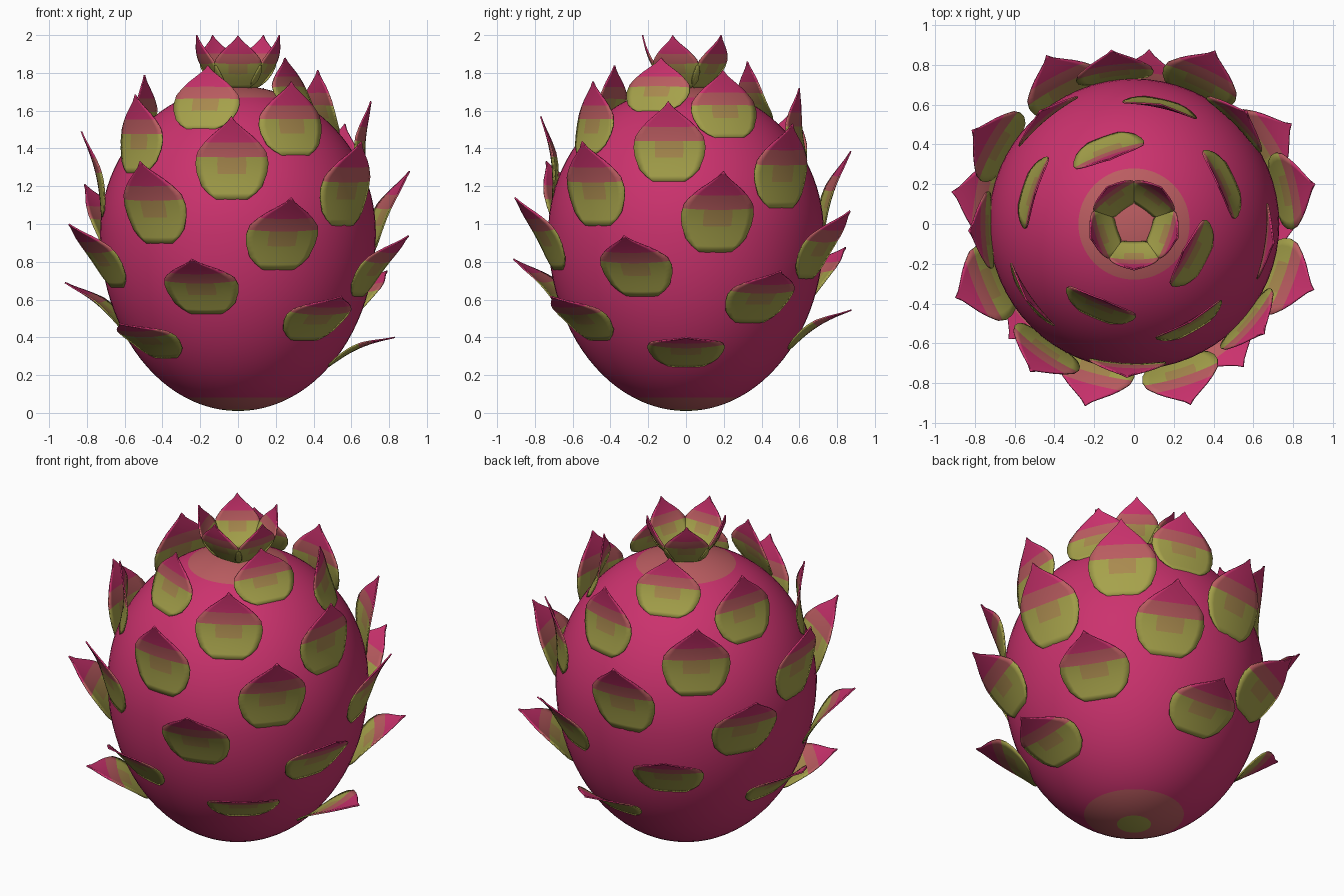
import bpy, bmesh, math
from mathutils import Vector

cube = bpy.data.objects.get("Cube")
if cube:
    bpy.data.objects.remove(cube, do_unlink=True)


def material(name, color):
    m = bpy.data.materials.new(name)
    m.use_nodes = True
    m.diffuse_color = (*color, 1)
    m.node_tree.nodes["Principled BSDF"].inputs["Base Color"].default_value = (*color, 1)
    return m


MATS = [material("magenta skin", (0.60, 0.032, 0.155)),
        material("salmon pink", (0.50, 0.11, 0.12)),
        material("olive green", (0.38, 0.36, 0.07)),
        material("brown olive", (0.40, 0.255, 0.078))]
MAGENTA, SALMON, OLIVE, BROWN = range(4)


def make_object(name, bm):
    bmesh.ops.remove_doubles(bm, verts=bm.verts, dist=0.0005)
    bmesh.ops.recalc_face_normals(bm, faces=bm.faces)
    mesh = bpy.data.meshes.new(name)
    bm.to_mesh(mesh)
    bm.free()
    for m in MATS:
        mesh.materials.append(m)
    ob = bpy.data.objects.new(name, mesh)
    bpy.context.scene.collection.objects.link(ob)
    for p in mesh.polygons:
        p.use_smooth = True
    return ob


def lerp_table(table, t):
    """Linear interpolation through (position, value) pairs."""
    for (a, va), (b, vb) in zip(table, table[1:]):
        if t <= b:
            return va + (vb - va) * (t - a) / (b - a)
    return table[-1][1]


# Fruit body: egg with its widest ring a little above the middle
RADIUS, WAIST, TOP, BOTTOM = 0.73, 0.95, 1.73, 0.01


def body_radius(z):
    half = TOP - WAIST if z > WAIST else WAIST - BOTTOM
    return RADIUS * math.sqrt(max(0, 1 - ((z - WAIST) / half) ** 2))


def build_body(rings=48, segments=64):
    bm = bmesh.new()
    grid = []
    for j in range(rings + 1):
        a = math.pi * (j / rings - 0.5)
        half = TOP - WAIST if a > 0 else WAIST - BOTTOM
        r, z = RADIUS * math.cos(a), WAIST + half * math.sin(a)
        grid.append([bm.verts.new((r * math.cos(s * math.tau / segments),
                                   r * math.sin(s * math.tau / segments), z))
                     for s in range(segments)])
    for low, high in zip(grid, grid[1:]):
        for s in range(segments):
            t = (s + 1) % segments
            f = bm.faces.new((low[s], low[t], high[t], high[s]))
            c = f.calc_center_median()
            r = c.xy.length
            # Pale patches around both poles
            if r < 0.1 and c.z < WAIST:
                f.material_index = OLIVE
            elif r < 0.26:
                f.material_index = SALMON
    make_object("fruit_body", bm)


# Leaf-shaped scale running from a base to a tip, given as (radius, height)
OUTLINE = [(0, 0.09), (0.07, 0.135), (0.15, 0.17), (0.3, 0.197), (0.42, 0.205),
           (0.55, 0.195), (0.65, 0.165), (0.76, 0.115), (0.85, 0.065), (0.92, 0.028), (1, 0)]
ROWS = [0, 0.07, 0.15, 0.23, 0.3, 0.36, 0.42, 0.5, 0.55, 0.6, 0.68,
        0.76, 0.81, 0.85, 0.89, 0.92, 0.96, 1]
COLUMNS = 10


def build_scale(name, angle, base, tip, width, bow, wrap):
    base, tip = Vector(base), Vector(tip)
    along = (tip - base).normalized()
    inward = Vector((-along.y, along.x))
    out = Vector((math.cos(angle), math.sin(angle), 0))
    side = Vector((-math.sin(angle), math.cos(angle), 0))
    bm = bmesh.new()
    grid = []
    for v in ROWS:
        half = lerp_table(OUTLINE, v) * width
        row = []
        for k in range(COLUMNS + 1):
            u = 2 * k / COLUMNS - 1
            lift = bow * math.sin(math.pi * v) + wrap * (u * half / 0.2) ** 2
            p = base.lerp(tip, v) + inward * lift
            row.append(bm.verts.new(out * p.x + side * (u * half) + Vector((0, 0, p.y))))
        grid.append(row)
    for j, (low, high) in enumerate(zip(grid, grid[1:])):
        mid = (ROWS[j] + ROWS[j + 1]) / 2
        for k in range(COLUMNS):
            u = (2 * k + 1) / COLUMNS - 1
            f = bm.faces.new((low[k], low[k + 1], high[k + 1], high[k]))
            # Green base with a brownish heart, pink band, magenta tip
            if mid > 0.68:
                f.material_index = MAGENTA
            elif mid > 0.5:
                f.material_index = SALMON
            elif mid > 0.3 and abs(u) < 0.45:
                f.material_index = BROWN
            else:
                f.material_index = OLIVE
    ob = make_object(name, bm)
    solid = ob.modifiers.new("thickness", 'SOLIDIFY')
    solid.thickness = 0.008
    solid.offset = 0


build_body()

# Scales climb the body on a golden-angle spiral
TIP_R = [(0, 0.83), (4, 0.93), (9, 0.97), (13, 0.93), (17, 0.83), (21, 0.71),
         (25, 0.52), (27, 0.41), (29, 0.28)]
TIP_Z = [(0, 0.40), (4, 0.69), (9, 1.0), (13, 1.28), (17, 1.49), (21, 1.65),
         (25, 1.79), (27, 1.84), (29, 1.88)]
GOLDEN = math.pi * (3 - math.sqrt(5))
for i in range(30):
    z = 0.245 + 0.0466 * i
    build_scale(f"scale_{i + 1:02d}", -i * GOLDEN,
                (body_radius(z) - 0.005, z),
                (lerp_table(TIP_R, i), lerp_table(TIP_Z, i)),
                1.0 - 0.003 * i, 0.025, 0.02)

# Crown of five petals on top
for i in range(5):
    build_scale(f"crown_petal_{i + 1}", math.radians(-90 + 72 * i),
                (0.09, 1.72), (0.23, 2.0), 0.62, -0.025, 0.03)
